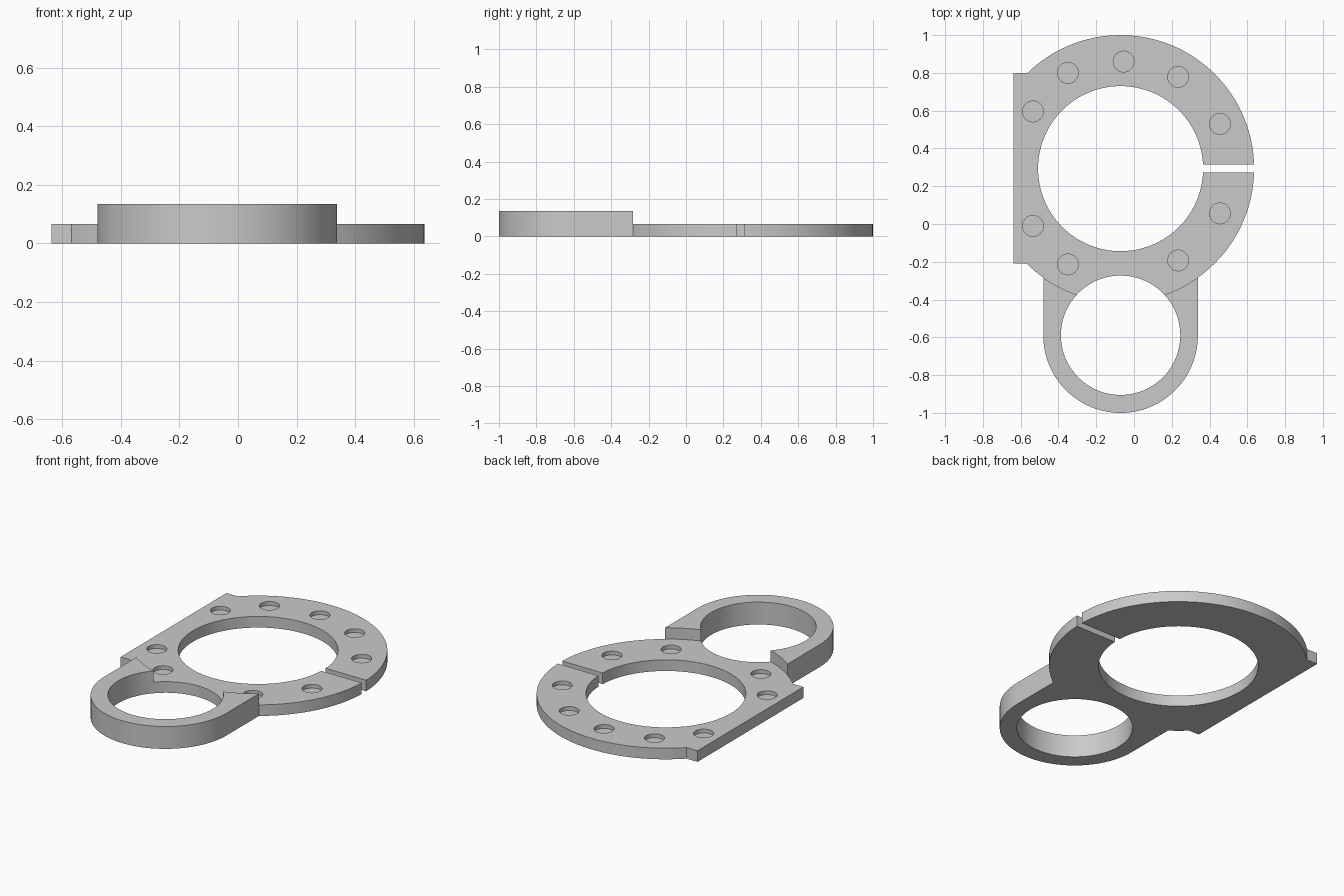
import bpy, bmesh, math

if "Cube" in bpy.data.objects:
    bpy.data.objects.remove(bpy.data.objects["Cube"], do_unlink=True)

SEG = 128
PLATE_H, LOOP_H = 0.067, 0.135
CX, RING_Y, LOOP_Y = -0.071, 0.293, -0.591
RING_R, RING_HOLE = 0.707, 0.437
LOOP_R, LOOP_HOLE = 0.409, 0.316
FLANGE_X = -0.637

grey = bpy.data.materials.new("plain_grey")
grey.use_nodes = True
colour = (0.59, 0.59, 0.59, 1)
grey.diffuse_color = colour
grey.node_tree.nodes["Principled BSDF"].inputs["Base Color"].default_value = colour


def prism(name, outline, z0, z1):
    """Extrude a flat outline from z0 up to z1."""
    bm = bmesh.new()
    face = bm.faces.new([bm.verts.new((x, y, z0)) for x, y in outline])
    top = bmesh.ops.extrude_face_region(bm, geom=[face])["geom"]
    bmesh.ops.translate(bm, vec=(0, 0, z1 - z0),
                        verts=[v for v in top if isinstance(v, bmesh.types.BMVert)])
    bmesh.ops.recalc_face_normals(bm, faces=bm.faces)
    mesh = bpy.data.meshes.new(name)
    bm.to_mesh(mesh)
    bm.free()
    mesh.materials.append(grey)
    obj = bpy.data.objects.new(name, mesh)
    bpy.context.collection.objects.link(obj)
    return obj


def arc(x, y, r, start=0, sweep=360, n=SEG):
    count = n if sweep == 360 else n + 1
    angles = [math.radians(start + sweep * i / n) for i in range(count)]
    return [(x + r * math.cos(a), y + r * math.sin(a)) for a in angles]


def box(x0, x1, y0, y1):
    return [(x0, y0), (x1, y0), (x1, y1), (x0, y1)]


def combine(target, tool, operation):
    """Apply a boolean and discard the tool."""
    tool.hide_render = True
    mod = target.modifiers.new(operation, "BOOLEAN")
    mod.operation, mod.object, mod.solver = operation, tool, "EXACT"
    bpy.context.view_layer.objects.active = target
    bpy.ops.object.modifier_apply(modifier=mod.name)
    bpy.data.objects.remove(tool, do_unlink=True)


# Thin round plate, cut flat on its right side and squared off by a flange
plate = prism("mounting_plate", arc(CX, RING_Y, RING_R), 0, PLATE_H)
combine(plate, prism("flat_cut", box(-1, -0.6, -1, 1), -1, 1), "DIFFERENCE")
combine(plate, prism("side_flange", box(FLANGE_X, -0.3, -0.209, 0.8), 0, PLATE_H), "UNION")

# Taller rounded loop, trimmed to the rim of the plate
sides = [(CX + LOOP_R, -0.1), (CX - LOOP_R, -0.1)]
loop = prism("front_loop", arc(CX, LOOP_Y, LOOP_R, 180, 180, SEG // 2) + sides, 0, LOOP_H)
combine(loop, prism("loop_trim", arc(CX, RING_Y, RING_R), -1, 1), "DIFFERENCE")

# Large opening and clamp slot
combine(plate, prism("ring_opening", arc(CX, RING_Y, RING_HOLE), -1, 1), "DIFFERENCE")
combine(plate, prism("clamp_slot", box(0.2, 0.8, 0.272, 0.314), -1, 1), "DIFFERENCE")

# Small opening passes through both loop and plate
for part in (plate, loop):
    combine(part, prism("loop_opening", arc(CX, LOOP_Y + 0.002, LOOP_HOLE), -1, 1), "DIFFERENCE")

# Shallow round recesses, mirrored front to back, plus one at the back
spots = [(sx, RING_Y + side * dy) for side in (1, -1)
         for sx, dy in ((-0.535, 0.303), (-0.35, 0.507), (0.234, 0.486), (0.455, 0.237))]
spots.append((-0.055, 0.86))
for x, y in spots:
    combine(plate, prism("recess", arc(x, y, 0.055, n=40), PLATE_H - 0.023, 1), "DIFFERENCE")

# Smooth curved walls, keep the edges crisp
for part in (plate, loop):
    bpy.ops.object.select_all(action="DESELECT")
    part.select_set(True)
    bpy.context.view_layer.objects.active = part
    bpy.ops.object.shade_smooth_by_angle(angle=math.radians(30))
